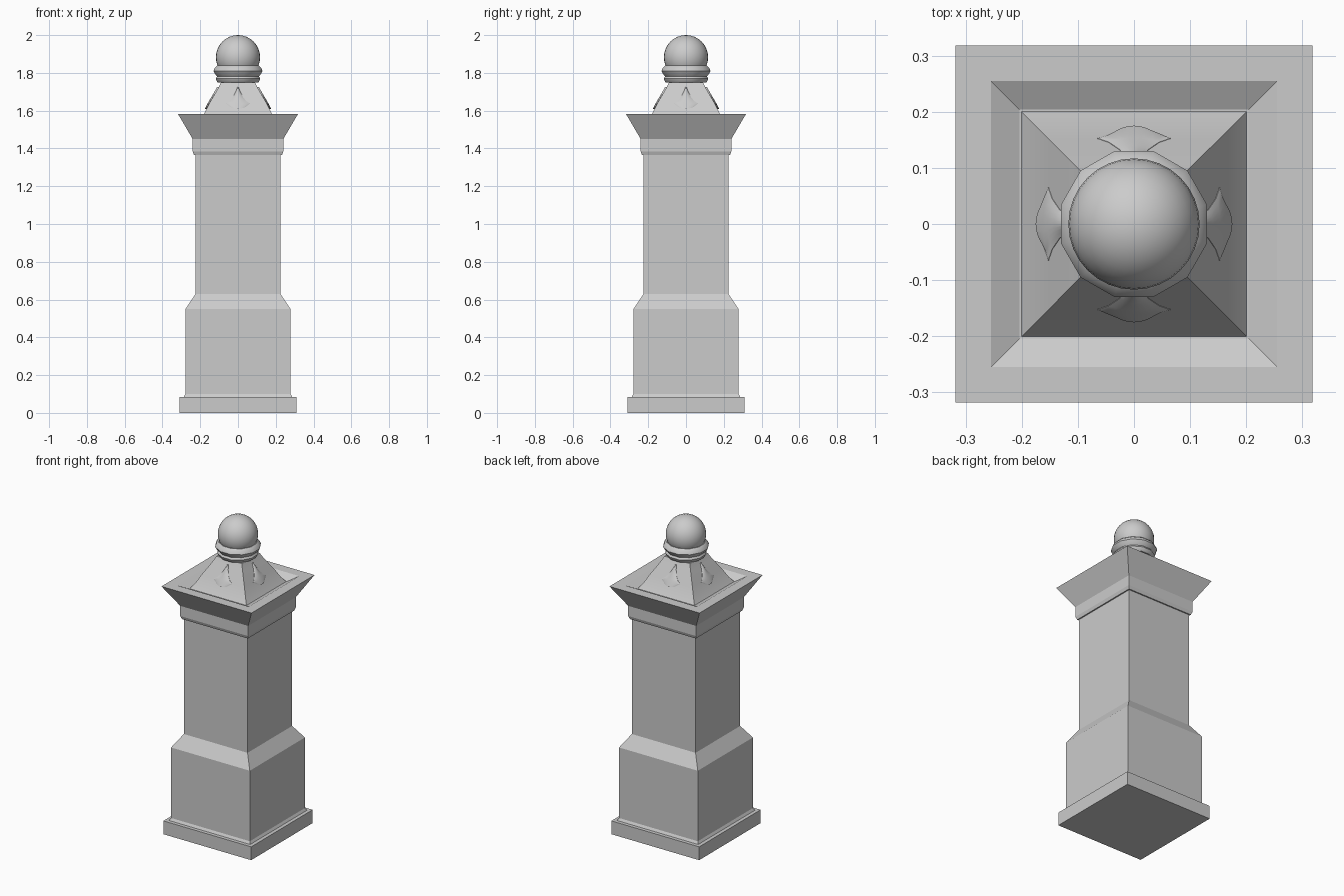
import bpy, bmesh
from math import pi, cos, sin

if "Cube" in bpy.data.objects:
    bpy.data.objects.remove(bpy.data.objects["Cube"])


def finish(name, bm, smooth=None):
    bmesh.ops.recalc_face_normals(bm, faces=bm.faces)
    mesh = bpy.data.meshes.new(name)
    bm.to_mesh(mesh)
    bm.free()
    ob = bpy.data.objects.new(name, mesh)
    bpy.context.collection.objects.link(ob)
    if smooth:
        bpy.ops.object.select_all(action='DESELECT')
        ob.select_set(True)
        bpy.context.view_layer.objects.active = ob
        bpy.ops.object.shade_smooth_by_angle(angle=smooth)
    return ob


def stack(name, profile, sides=4, smooth=None):
    """Closed stack of regular rings; profile = (half width across flats, z)."""
    bm = bmesh.new()
    rings = []
    for half, z in profile:
        r = half / cos(pi / sides)
        rings.append([bm.verts.new((r * cos((2 * i + 1) * pi / sides),
                                    r * sin((2 * i + 1) * pi / sides), z))
                      for i in range(sides)])
    for a, b in zip(rings, rings[1:]):
        for i in range(sides):
            j = (i + 1) % sides
            bm.faces.new((a[i], a[j], b[j], b[i]))
    bm.faces.new(rings[0])
    bm.faces.new(rings[-1])
    return finish(name, bm, smooth)


# Square pillar: plinth, lower block, shaft, flared cornice and dished top
stack("pillar", [(0.31, 0), (0.31, 0.085), (0.287, 0.085), (0.278, 0.10),
                 (0.278, 0.55), (0.225, 0.63), (0.225, 1.365), (0.233, 1.365),
                 (0.24, 1.385), (0.24, 1.45), (0.318, 1.583), (0.255, 1.583),
                 (0.204, 1.555)])

# Slightly concave roof
ROOF = [(0.204, 1.55), (0.179, 1.585), (0.151, 1.64), (0.107, 1.715), (0.09, 1.75)]
stack("roof", ROOF, smooth=0.5)


def roof_half(z):
    for (h0, z0), (h1, z1) in zip(ROOF, ROOF[1:]):
        if z <= z1:
            return h0 + (h1 - h0) * (z - z0) / (z1 - z0)
    return ROOF[-1][0]


# Twelve-sided collar under the ball
stack("collar", [(0.105, 1.748), (0.112, 1.755), (0.118, 1.77), (0.111, 1.782),
                 (0.122, 1.795), (0.13, 1.81), (0.122, 1.828), (0.11, 1.838)],
      sides=12, smooth=0.6)

# Ball finial
bm = bmesh.new()
bmesh.ops.create_uvsphere(bm, u_segments=32, v_segments=16, radius=0.117)
bmesh.ops.translate(bm, verts=bm.verts, vec=(0, 0, 1.883))
finish("ball", bm, smooth=1.0)

# Fan-shaped relief on each roof face: rows of (half width, z at centre, lift of edge)
FAN = [(0.003, 1.725, 0), (0.012, 1.70, 0), (0.026, 1.672, 0),
       (0.045, 1.65, 0), (0.065, 1.635, 0.003), (0.036, 1.61, 0.007)]
for k, side in enumerate(("front", "right", "back", "left")):
    bm = bmesh.new()
    rows = []
    for half, z, lift in FAN:
        row = []
        for i in range(9):
            t = i / 4 - 1
            zz = z + lift * t * t
            out = roof_half(zz) + 0.008 * (1 - t * t) + 0.001
            row.append(bm.verts.new((half * t, -out, zz)))
        rows.append(row)
    for a, b in zip(rows, rows[1:]):
        for i in range(8):
            bm.faces.new((a[i], b[i], b[i + 1], a[i + 1]))
    # thickness back into the roof
    geom = bmesh.ops.extrude_face_region(bm, geom=bm.faces[:])["geom"]
    for v in geom:
        if isinstance(v, bmesh.types.BMVert):
            v.co.y += 0.012
    ob = finish("fan_" + side, bm, smooth=0.6)
    ob.rotation_euler.z = k * pi / 2
